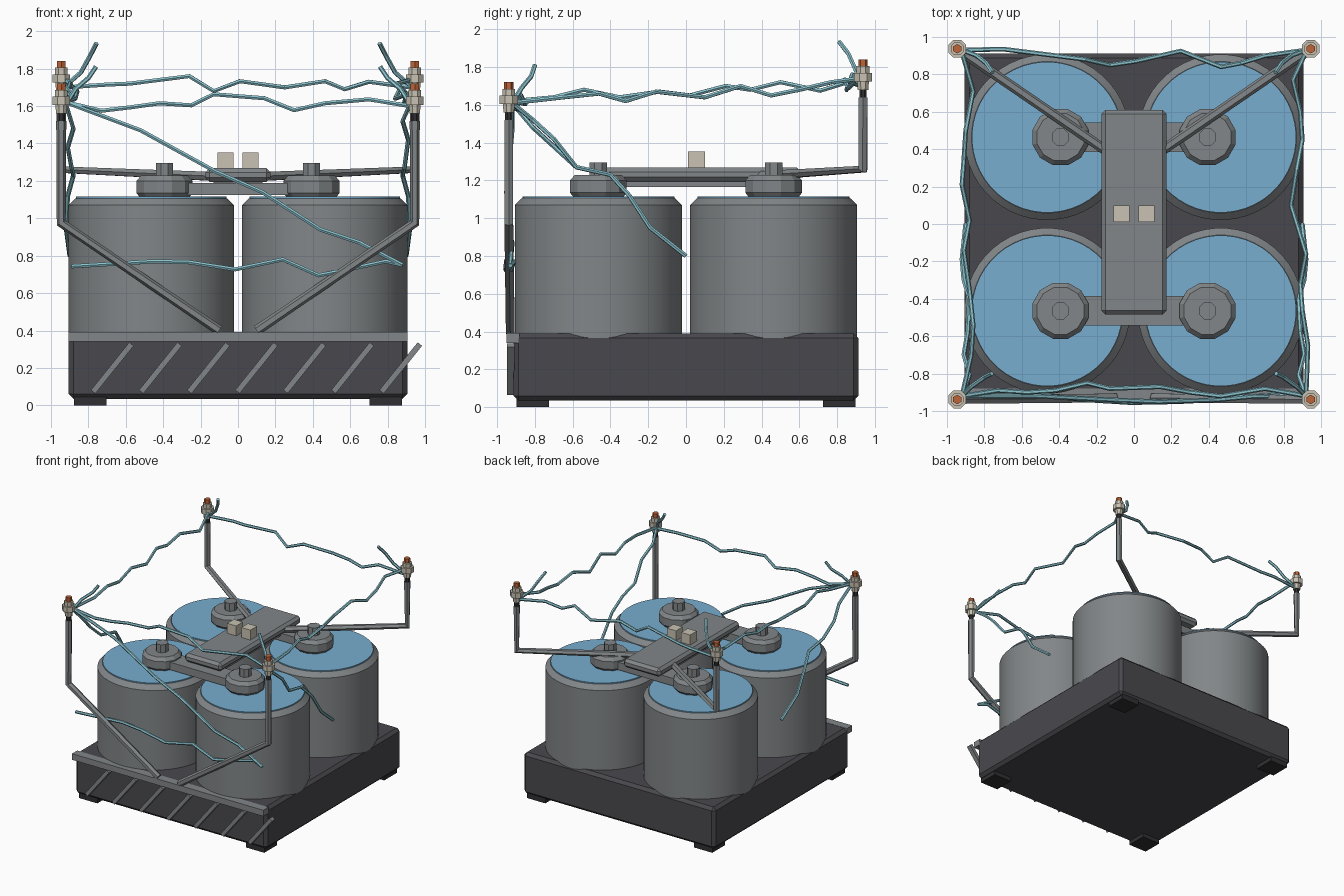
import bpy, bmesh, math
from mathutils import Vector

if "Cube" in bpy.data.objects:
    bpy.data.objects.remove(bpy.data.objects["Cube"])


def srgb(r, g, b):
    return tuple(((c / 255 + 0.055) / 1.055) ** 2.4 for c in (r, g, b)) + (1,)


def material(name, *rgb):
    m = bpy.data.materials.new(name)
    m.diffuse_color = srgb(*rgb)
    m.use_nodes = True
    m.node_tree.nodes["Principled BSDF"].inputs["Base Color"].default_value = m.diffuse_color
    return m


GREY = material("steel grey", 130, 134, 136)
DARK = material("dark base grey", 73, 72, 77)
BLACK = material("near black", 48, 48, 51)
BLUE = material("lid blue", 120, 174, 208)
WIRE = material("wire pale blue", 140, 196, 207)
BEIGE = material("ceramic beige", 200, 194, 178)
COPPER = material("copper", 190, 100, 55)


def finish(name, bm, mat, smooth=False):
    bmesh.ops.recalc_face_normals(bm, faces=bm.faces)
    me = bpy.data.meshes.new(name)
    bm.to_mesh(me)
    bm.free()
    me.materials.append(mat)
    ob = bpy.data.objects.new(name, me)
    bpy.context.collection.objects.link(ob)
    if smooth:
        bpy.context.view_layer.objects.active = ob
        ob.select_set(True)
        bpy.ops.object.shade_smooth_by_angle(angle=math.radians(25))
        ob.select_set(False)
    return ob


def box(name, lo, hi, mat, bevel=0):
    bm = bmesh.new()
    bmesh.ops.create_cube(bm, size=1)
    for v in bm.verts:
        v.co = Vector([(a + b) / 2 + c * (b - a) for a, b, c in zip(lo, hi, v.co)])
    if bevel:
        bmesh.ops.bevel(bm, geom=bm.edges[:], offset=bevel, segments=1, affect='EDGES')
    return finish(name, bm, mat)


def lathe(name, x, y, profile, sides, mat, smooth=False):
    """Closed solid of revolution from (radius, z) pairs."""
    bm = bmesh.new()
    rings = []
    for r, z in profile:
        rings.append([bm.verts.new((x + r * math.cos(a), y + r * math.sin(a), z))
                      for a in (2 * math.pi * (i + 0.5) / sides for i in range(sides))])
    for a, b in zip(rings, rings[1:]):
        for i in range(sides):
            j = (i + 1) % sides
            bm.faces.new((a[i], a[j], b[j], b[i]))
    bm.faces.new(rings[0][::-1])
    bm.faces.new(rings[-1])
    return finish(name, bm, mat, smooth)


def tube(name, points, radius, mat, res=1):
    cu = bpy.data.curves.new(name, 'CURVE')
    cu.dimensions = '3D'
    cu.bevel_depth = radius
    cu.bevel_resolution = res
    cu.use_fill_caps = True
    sp = cu.splines.new('POLY')
    sp.points.add(len(points) - 1)
    for p, co in zip(sp.points, points):
        p.co = (*co, 1)
    sp.use_smooth = False
    cu.materials.append(mat)
    ob = bpy.data.objects.new(name, cu)
    bpy.context.collection.objects.link(ob)
    return ob


# base with feet and front ledge
box("base", (-.905, -.912, .035), (.905, .912, .39), DARK, .025)
for sx in (-1, 1):
    for sy in (-1, 1):
        box("foot", (sx * .79 - .086, sy * .81 - .086, 0),
            (sx * .79 + .086, sy * .81 + .086, .05), BLACK)
box("front_ledge", (-.905, -.95, .34), (.905, -.88, .392), GREY)

# slanted bars on the base front
for i in range(7):
    cx = -.672 + .257 * i
    d = Vector((.205, 0, .255))
    n = Vector((d.z, 0, -d.x)).normalized() * .015
    bm = bmesh.new()
    c = Vector((cx, -.947, .2))
    quad = [bm.verts.new(c + s * d / 2 + t * n) for s, t in ((-1, -1), (-1, 1), (1, 1), (1, -1))]
    face = bm.faces.new(quad)
    ext = bmesh.ops.extrude_face_region(bm, geom=[face])
    for v in ext["geom"]:
        if isinstance(v, bmesh.types.BMVert):
            v.co.y += .04
    finish("slanted_bar", bm, GREY)

# tanks, lids and hubs
for sx in (-1, 1):
    for sy in (-1, 1):
        x, y = sx * .464, sy * .464
        lathe("tank", x, y, [(.443, .365), (.443, 1.07), (.405, 1.107)], 48, GREY, True)
        lathe("tank_lid", x, y, [(.403, 1.09), (.403, 1.116)], 48, BLUE, True)
        hx = sx * .393
        lathe("hub", hx, y, [(.135, 1.11), (.155, 1.135), (.155, 1.2), (.13, 1.228)], 12, GREY)
        lathe("hub_cap", hx, y, [(.05, 1.2), (.05, 1.296)], 8, GREY)

# bridge linking the hubs
for sy in (-1, 1):
    box("cross_bar", (-.36, sy * .464 - .078, 1.125), (.36, sy * .464 + .078, 1.19), GREY)
box("under_plate", (-.13, -.45, 1.165), (.13, .5, 1.21), GREY)
box("top_plate", (-.175, -.485, 1.195), (.175, .61, 1.268), GREY, .022)
for sx in (-1, 1):
    box("plate_block", (sx * .067 - .043, .01, 1.25), (sx * .067 + .043, .1, 1.353), BEIGE)

# corner posts with struts and insulators
for sx in (-1, 1):
    for y, foot, z in ((-.938, .975, 1.56), (.937, 1.26, 1.68)):
        x = sx * .945
        end = (sx * .1, -.93, .4) if y < 0 else (sx * .16, .4, 1.225)
        tube("post_and_strut", [(x, y, z - .04), (x, y, foot), end], .027, GREY)
        lathe("post_collar", x, y, [(.021, z - .05), (.021, z + .01)], 8, BLACK)
        lathe("insulator", x, y, [(.03, z), (.034, z + .045), (.052, z + .045),
                                  (.052, z + .09), (.037, z + .09), (.037, z + .125)], 8, BEIGE)
        lathe("terminal", x, y, [(.025, z + .1), (.025, z + .16)], 6, COPPER)

# wires strung along the front and back
R = .0125
tube("front_wire", [(-.92, -.92, 1.62), (-.73, -.89, 1.575), (-.57, -.9, 1.594), (-.42, -.89, 1.615),
                    (-.25, -.85, 1.604), (-.13, -.88, 1.663), (.14, -.87, 1.642), (.3, -.9, 1.578),
                    (.465, -.92, 1.615), (.7, -.88, 1.636), (.92, -.92, 1.6)], R, WIRE)
tube("back_wire", [(-.92, .93, 1.7), (-.7, .935, 1.715), (-.58, .92, 1.72), (-.26, .88, 1.76),
                   (-.13, .85, 1.68), (.01, .87, 1.733), (.25, .925, 1.7), (.465, .84, 1.733),
                   (.57, .86, 1.69), (.7, .9, 1.73), (.92, .93, 1.7)], R, WIRE)

# wires strung along the sides
tube("left_wire", [(-.92, .92, 1.74), (-.86, .71, 1.675), (-.9, .5, 1.72), (-.91, .34, 1.68),
                   (-.92, .21, 1.7), (-.88, .02, 1.65), (-.91, -.14, 1.67), (-.88, -.35, 1.64),
                   (-.86, -.54, 1.68), (-.87, -.7, 1.64), (-.92, -.92, 1.62)], R, WIRE)
tube("right_wire", [(.92, .92, 1.74), (.85, .77, 1.72), (.89, .6, 1.68), (.9, .45, 1.65),
                    (.87, .29, 1.7), (.84, .1, 1.64), (.92, -.16, 1.67), (.89, -.32, 1.62),
                    (.9, -.46, 1.66), (.93, -.65, 1.64), (.92, -.92, 1.61)], R, WIRE)

# sagging front wire that folds back on itself
tube("front_sagging_wire", [(-.92, -.92, 1.62), (-.52, -.92, 1.47), (-.12, -.94, 1.25), (.13, -.95, 1.14),
                            (.44, -.94, .94), (.65, -.92, .87), (.88, -.93, .75)], R, WIRE)
tube("front_low_wire", [(.88, -.93, .75), (.79, -.91, .77), (.545, -.93, .717), (.43, -.94, .695),
                        (.24, -.95, .78), (-.015, -.955, .727), (-.26, -.94, .765),
                        (-.445, -.92, .77), (-.89, -.92, .743)], R, WIRE)

# loose hanging wires and curled ends
for sx in (-1, 1):
    k = .02 * sx
    tube("hanging_wire", [(sx * .92, -.92, 1.61), (sx * .88, -.81, 1.5 + k), (sx * .91, -.7, 1.4 + k),
                          (sx * .89, -.58, 1.27), (sx * .88, -.4, 1.23), (sx * .91, -.3, 1.12),
                          (sx * .92, -.19, .95), (sx * .9, 0, .8)], R, WIRE)
    tube("back_curl", [(sx * .92, .93, 1.71), (sx * .84, .9, 1.78), (sx * .79, .86, 1.87),
                       (sx * .757, .81, 1.935)], R, WIRE)
    tube("front_curl", [(sx * .92, -.92, 1.61), (sx * .87, -.87, 1.69), (sx * .8, -.82, 1.75),
                        (sx * .76, -.8, 1.81)], R, WIRE)
